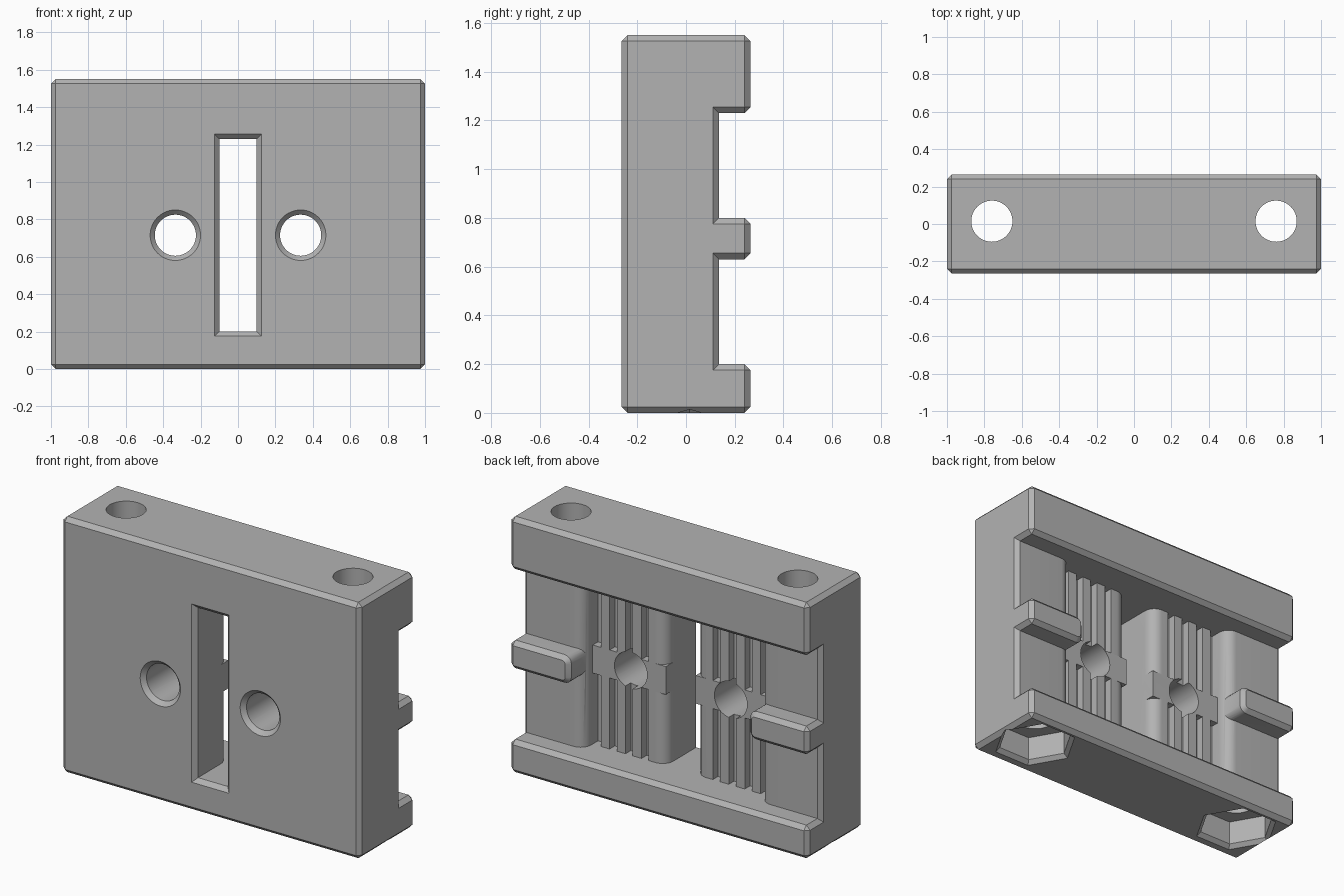
import bpy, bmesh, math
from mathutils import Matrix, Vector

cube = bpy.data.objects.get("Cube")
if cube:
    bpy.data.objects.remove(cube, do_unlink=True)

grey = bpy.data.materials.new("plain_grey")
grey.use_nodes = True
colour = (0.45, 0.45, 0.45, 1)
grey.diffuse_color = colour
grey.node_tree.nodes["Principled BSDF"].inputs["Base Color"].default_value = colour

X, Y, H = 1.0, 0.265, 1.55       # half width, half depth, height
LOW, HIGH = 0.20, 1.23           # recess floor and ceiling
BAR_LOW, BAR_HIGH = 0.63, 0.80   # middle bars
MID = (BAR_LOW + BAR_HIGH) / 2
PLATE, CH = 0.135, 0.025         # back plate depth, chamfer
HOLE, BOLT_X, NUT_X, NUT_Y = 0.11, 0.335, 0.76, 0.015


def to_object(name, bm):
    bmesh.ops.recalc_face_normals(bm, faces=bm.faces)
    mesh = bpy.data.meshes.new(name)
    bm.to_mesh(mesh)
    bm.free()
    mesh.materials.append(grey)
    ob = bpy.data.objects.new(name, mesh)
    bpy.context.scene.collection.objects.link(ob)
    return ob


def box_mesh(lo, hi):
    bm = bmesh.new()
    bmesh.ops.create_cube(bm, size=1)
    for v in bm.verts:
        v.co = Vector([lo[i] if v.co[i] < 0 else hi[i] for i in range(3)])
    return bm


def box(name, lo, hi):
    return to_object(name, box_mesh(lo, hi))


def cone(name, r1, r2, start, depth, axis, sides=48, turn=0):
    """Cone or prism running from start along +z or +y."""
    bm = bmesh.new()
    bmesh.ops.create_cone(bm, cap_ends=True, segments=sides,
                          radius1=r1, radius2=r2, depth=depth)
    m = Matrix.Translation((0, 0, depth / 2))
    m = Matrix.Rotation(turn, 4, "Z") @ m
    if axis == "y":
        m = Matrix.Rotation(-math.pi / 2, 4, "X") @ m
    bmesh.ops.transform(bm, matrix=Matrix.Translation(start) @ m, verts=bm.verts)
    return to_object(name, bm)


def combine(target, tool, operation):
    mod = target.modifiers.new("boolean", "BOOLEAN")
    mod.operation, mod.solver, mod.object = operation, "EXACT", tool
    bpy.context.view_layer.objects.active = target
    bpy.ops.object.modifier_apply(modifier=mod.name)
    bpy.data.objects.remove(tool, do_unlink=True)


def arc(cx, cy, r, start, end, steps=8):
    angles = [math.radians(start + (end - start) * i / steps) for i in range(steps + 1)]
    return [(cx + r * math.cos(a), cy + r * math.sin(a)) for a in angles]


# Main block with side recess and front slot
body = box("clamp_block", (-X, -Y, 0), (X, Y, H))
combine(body, box("recess", (-2, PLATE, LOW), (2, 1, HIGH)), "DIFFERENCE")
combine(body, box("slot", (-0.1, -1, LOW), (0.1, 0, HIGH)), "DIFFERENCE")

# Chamfer every outward edge
bm = bmesh.new()
bm.from_mesh(body.data)
bmesh.ops.remove_doubles(bm, verts=bm.verts, dist=1e-5)
bmesh.ops.dissolve_limit(bm, angle_limit=0.01, verts=bm.verts, edges=bm.edges)
convex = [e for e in bm.edges if e.is_manifold and e.calc_face_angle_signed() > 0.5]
bmesh.ops.bevel(bm, geom=convex, offset=CH, offset_type="OFFSET", segments=1,
                affect="EDGES", clamp_overlap=True)
bm.to_mesh(body.data)
bm.free()

# Ribbed cavity profile: rounded plate edge, grooves, rounded slot lip
TOP, FLOOR = 0.05, 0.0
half = [(0.66, 0.2)] + arc(0.66, 0.065, 0.07, 90, 180) + [(0.59, FLOOR)]
for i in range(4):
    centre = 0.56 - i * 0.107
    if i:
        half += [(centre + 0.024, TOP), (centre + 0.024, FLOOR)]
    half += [(centre - 0.024, FLOOR), (centre - 0.024, TOP)]
half += arc(0.17, -0.02, 0.07, 90, 180) + [(0.1, -0.1)]
profile = half + [(-x, y) for x, y in reversed(half)]
bm = bmesh.new()
face = bm.faces.new([bm.verts.new((x, y, LOW)) for x, y in profile])
top = bmesh.ops.extrude_face_region(bm, geom=[face])["geom"]
for v in top:
    if isinstance(v, bmesh.types.BMVert):
        v.co.z = HIGH
combine(body, to_object("cavity", bm), "DIFFERENCE")

for s in (-1, 1):
    # Pad across the ribs
    xs = sorted((s * 0.1, s * 0.595))
    combine(body, box("pad", (xs[0], -0.06, BAR_LOW), (xs[1], TOP, BAR_HIGH)), "UNION")

    # Side bar with rounded inner end and chamfered outer edges
    xs = sorted((s * 0.6, s * X))
    bm = box_mesh((xs[0], -0.03, BAR_LOW), (xs[1], Y, BAR_HIGH))
    inner = [e for e in bm.edges if all(abs(v.co.x) < 0.7 for v in e.verts)
             and abs(e.verts[0].co.y - e.verts[1].co.y) > 0.1]
    bmesh.ops.bevel(bm, geom=inner, offset=0.045, segments=5, profile=0.5, affect="EDGES")
    rim = [e for e in bm.edges if all(v.co.y > Y - 0.001 for v in e.verts)
           or all(abs(v.co.x) > X - 0.001 for v in e.verts)]
    bmesh.ops.bevel(bm, geom=rim, offset=CH, segments=1, affect="EDGES")
    combine(body, to_object("bar", bm), "UNION")

    # Bolt hole, flared at the front
    combine(body, cone("bolt_hole", HOLE, HOLE, (s * BOLT_X, -0.5, MID), 1, "y"), "DIFFERENCE")
    combine(body, cone("bolt_flare", HOLE + 2 * CH, HOLE, (s * BOLT_X, -Y - CH, MID),
                       2 * CH, "y"), "DIFFERENCE")

    # Upright hole with flared hexagonal nut pocket below
    at = (s * NUT_X, NUT_Y)
    combine(body, cone("rod_hole", HOLE, HOLE, (*at, -0.2), 2, "z"), "DIFFERENCE")
    quarter = math.pi / 2
    combine(body, cone("nut_pocket", 0.218, 0.218, (*at, -0.1), 0.27, "z", 6, quarter), "DIFFERENCE")
    combine(body, cone("nut_flare", 0.27, 0.217, (*at, -CH), 2 * CH, "z", 6, quarter), "DIFFERENCE")

# Keep one grey and smooth only the round parts
body.data.materials.clear()
body.data.materials.append(grey)
for p in body.data.polygons:
    p.material_index = 0
bpy.ops.object.select_all(action="DESELECT")
body.select_set(True)
bpy.context.view_layer.objects.active = body
bpy.ops.object.shade_smooth_by_angle(angle=math.radians(30))
